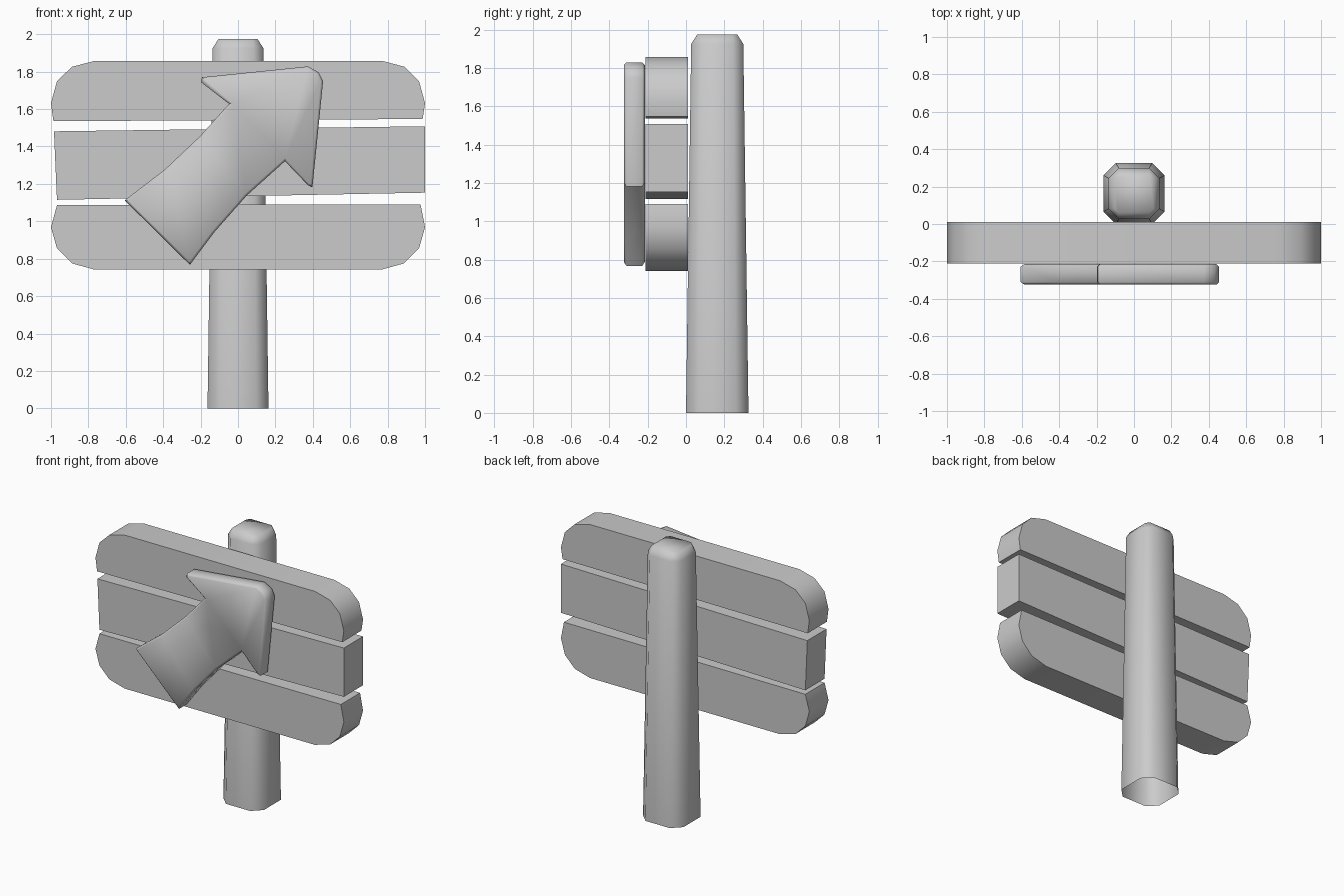
import bpy, bmesh, math

if "Cube" in bpy.data.objects:
    bpy.data.objects.remove(bpy.data.objects["Cube"])


def finish(name, bm, angle):
    bmesh.ops.recalc_face_normals(bm, faces=bm.faces)
    mesh = bpy.data.meshes.new(name)
    bm.to_mesh(mesh)
    bm.free()
    ob = bpy.data.objects.new(name, mesh)
    bpy.context.collection.objects.link(ob)
    bpy.ops.object.select_all(action='DESELECT')
    ob.select_set(True)
    bpy.context.view_layer.objects.active = ob
    bpy.ops.object.shade_smooth_by_angle(angle=math.radians(angle))
    return ob


def slab(name, outline, y_front, y_back, bevel=0.0, angle=35):
    """Extrude an (x, z) outline along y, optionally easing both rims."""
    bm = bmesh.new()
    face = bm.faces.new([bm.verts.new((x, y_front, z)) for x, z in outline])
    ext = bmesh.ops.extrude_face_region(bm, geom=[face], use_keep_orig=True)
    for v in ext['geom']:
        if isinstance(v, bmesh.types.BMVert):
            v.co.y = y_back
    bmesh.ops.recalc_face_normals(bm, faces=bm.faces)
    if bevel:
        rims = [e for e in bm.edges
                if abs(e.verts[0].co.y - e.verts[1].co.y) < 1e-5]
        bmesh.ops.bevel(bm, geom=rims, offset=bevel, segments=1,
                        profile=0.5, affect='EDGES', clamp_overlap=True)
    return finish(name, bm, angle)


# Post: tapered square with cut corners, eased top, open underside
def ring(bm, half, cut, z, cy=0.163):
    pts = []
    for sx, sy in ((1, 1), (-1, 1), (-1, -1), (1, -1)):
        a = (sx * half, cy + sy * (half - cut), z)
        b = (sx * (half - cut), cy + sy * half, z)
        pts += [a, b] if sx * sy > 0 else [b, a]
    return [bm.verts.new(p) for p in pts]


bm = bmesh.new()
rings = [ring(bm, 0.163, 0.065, 0.0),
         ring(bm, 0.136, 0.054, 1.925),
         ring(bm, 0.104, 0.022, 1.975)]
for lo, hi in zip(rings, rings[1:]):
    for i in range(8):
        j = (i + 1) % 8
        bm.faces.new((lo[i], lo[j], hi[j], hi[i]))
bm.faces.new(rings[-1])
finish("post", bm, 65)

# Sign planks
FRONT, BACK = -0.211, 0.01
slab("upper_plank",
     [(-0.765, 1.858), (-0.888, 1.826), (-0.968, 1.749), (-1.0, 1.631),
      (-0.987, 1.535), (0.987, 1.547), (1.0, 1.631), (0.968, 1.749),
      (0.89, 1.826), (0.77, 1.858)], FRONT, BACK)
slab("middle_plank",
     [(-0.984, 1.481), (-0.968, 1.115), (1.0, 1.153), (1.0, 1.508)],
     FRONT, BACK)
slab("lower_plank",
     [(-0.968, 1.086), (-1.0, 0.968), (-0.968, 0.855), (-0.888, 0.775),
      (-0.765, 0.741), (0.765, 0.741), (0.888, 0.775), (0.968, 0.855),
      (1.0, 0.968), (0.976, 1.091)], FRONT, BACK)

# Curved arrow on the front
slab("arrow",
     [(-0.606, 1.112), (-0.257, 0.767), (-0.128, 0.94), (0.048, 1.139),
      (0.251, 1.321), (0.376, 1.191), (0.398, 1.182), (0.455, 1.749),
      (0.431, 1.797), (0.374, 1.828), (-0.193, 1.77), (-0.197, 1.743),
      (-0.048, 1.628), (-0.2, 1.458), (-0.39, 1.278)],
     -0.324, -0.215, bevel=0.013, angle=50)
